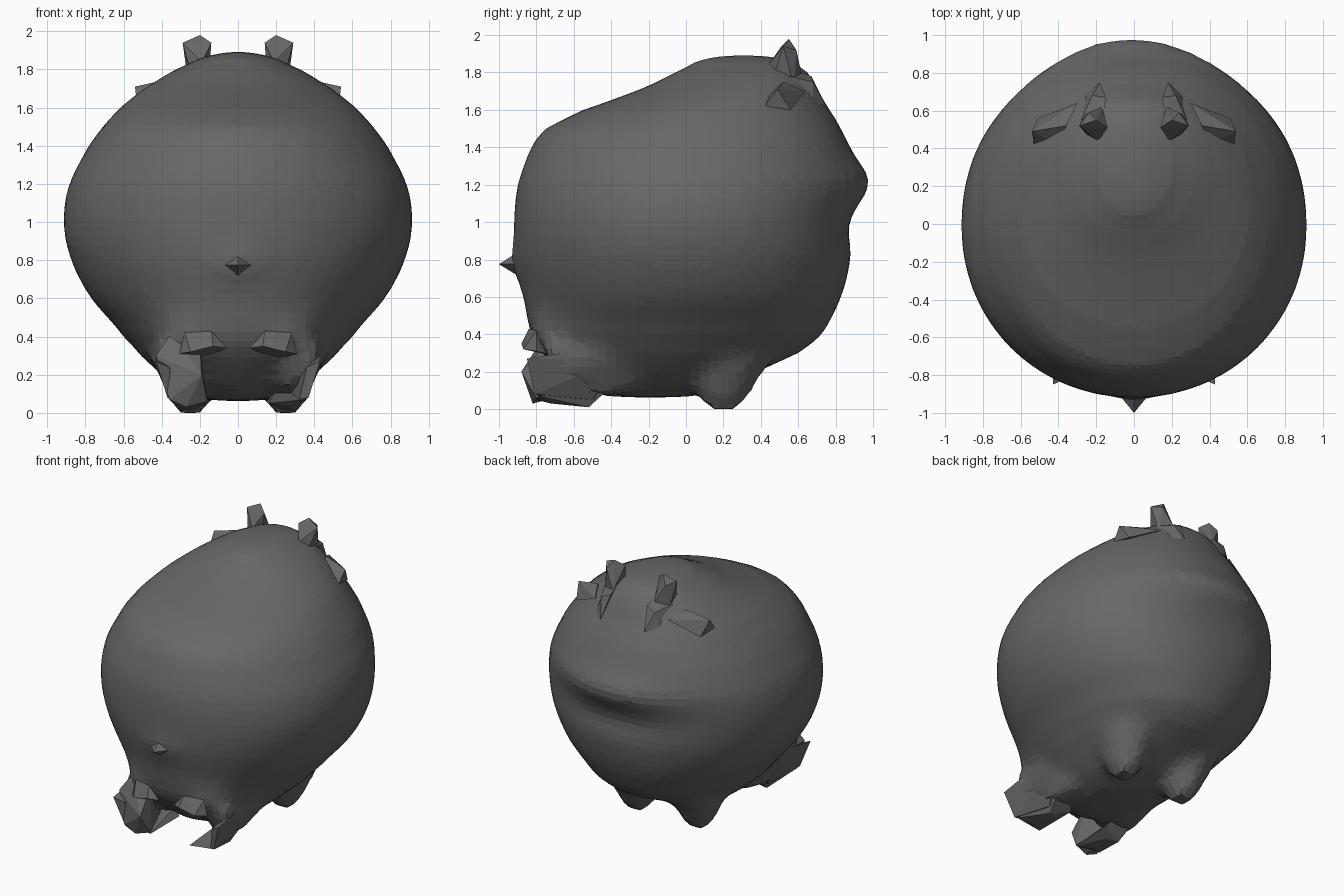
import bpy, bmesh, math, random
from mathutils import Vector

random.seed(4)
GREY = bpy.data.materials.new("dark_grey")
GREY.diffuse_color = (0.135, 0.135, 0.135, 1)


def finish(name, bm):
    bmesh.ops.recalc_face_normals(bm, faces=bm.faces)
    me = bpy.data.meshes.new(name)
    bm.to_mesh(me)
    bm.free()
    me.materials.append(GREY)
    ob = bpy.data.objects.new(name, me)
    bpy.context.collection.objects.link(ob)
    return ob


def hull(name, pts, side=1):
    """Faceted solid wrapped round a few points, optionally mirrored."""
    bm = bmesh.new()
    for x, y, z in pts:
        bm.verts.new((x * side, y, z))
    bmesh.ops.convex_hull(bm, input=bm.verts)
    loose = [v for v in bm.verts if not v.link_faces]
    bmesh.ops.delete(bm, geom=loose, context='VERTS')
    return finish(name, bm)


# Body profile: height, front y, back y, half width
PROFILE = [
    (0.07, -0.45, 0.05, 0.18), (0.12, -0.58, 0.22, 0.30), (0.20, -0.67, 0.38, 0.40),
    (0.30, -0.77, 0.60, 0.51), (0.40, -0.83, 0.73, 0.60), (0.60, -0.87, 0.83, 0.77),
    (0.80, -0.91, 0.88, 0.875), (1.00, -0.92, 0.89, 0.915), (1.20, -0.90, 0.90, 0.885),
    (1.40, -0.83, 0.87, 0.785), (1.50, -0.75, 0.83, 0.71), (1.60, -0.55, 0.77, 0.62),
    (1.66, -0.38, 0.73, 0.545), (1.72, -0.22, 0.70, 0.46), (1.80, -0.06, 0.65, 0.33),
    (1.86, 0.05, 0.58, 0.20),
]
# Local swellings and hollows: centre, spread, push
BUMPS = [
    ((0, -0.91, 0.78), (0.12, 0.3, 0.09), (0, -0.03, 0)),        # snout base
    ((-0.03, 0.90, 1.22), (0.50, 0.5, 0.12), (0, 0.085, 0)),     # ridge on the back
    ((0, 0.90, 0.97), (0.35, 0.3, 0.08), (0, -0.025, 0)),        # hollow under it
]
for s in (1, -1):
    BUMPS.append(((0.30 * s, 0.22, 0.12), (0.16, 0.18, 0.15), (0, 0, -0.04)))   # rear hips
    BUMPS.append(((0.33 * s, -0.68, 0.36), (0.16, 0.25, 0.12), (0, -0.08, 0)))  # front hips


def spline(a, b, c, d, t):
    return 0.5 * (2 * b + (c - a) * t + (2 * a - 5 * b + 4 * c - d) * t * t
                  + (3 * b - a - 3 * c + d) * t ** 3)


def shaped(p):
    out = p.copy()
    for c, s, push in BUMPS:
        e = sum(((p[i] - c[i]) / s[i]) ** 2 for i in range(3))
        out += Vector(push) * math.exp(-e)
    return out


def power(v, e):
    return math.copysign(abs(v) ** e, v)


# Body: loft of offset, slightly squared ellipses
def build_body(seg=56):
    rows = []
    n = len(PROFILE)
    for i in range(n - 1):
        q = [PROFILE[max(0, min(n - 1, i + k))] for k in (-1, 0, 1, 2)]
        sub = 5 if q[2][0] - q[1][0] > 0.15 else 2
        for j in range(sub):
            t = j / sub
            rows.append([q[1][0] + (q[2][0] - q[1][0]) * t]
                        + [spline(q[0][k], q[1][k], q[2][k], q[3][k], t) for k in (1, 2, 3)])
    rows.append(PROFILE[-1])
    bm = bmesh.new()
    rings = []
    for z, y0, y1, w in rows:
        ring = []
        for k in range(seg):
            a = 2 * math.pi * k / seg
            e = 0.93 if math.sin(a) > 0 else 0.98
            p = Vector((w * power(math.cos(a), e),
                        (y0 + y1) / 2 + (y1 - y0) / 2 * power(math.sin(a), e), z))
            ring.append(bm.verts.new(shaped(p)))
        rings.append(ring)
    # Small inner ring rounds off the crown
    crown = [bm.verts.new((v.co.x * 0.5, 0.30 + (v.co.y - 0.30) * 0.6, 1.885)) for v in rings[-1]]
    rings.append(crown)
    for lo, hi in zip(rings, rings[1:]):
        for k in range(seg):
            m = (k + 1) % seg
            bm.faces.new((lo[k], lo[m], hi[m], hi[k]))
    for ring, tip in ((rings[0], (0, -0.2, 0.06)), (crown, (0, 0.30, 1.895))):
        v = bm.verts.new(tip)
        for k in range(seg):
            bm.faces.new((ring[k], ring[(k + 1) % seg], v))
    return finish("body", bm)


body = build_body()
fused = [body]

# Pointed snout
hull("snout", [(-0.07, -0.915, 0.775), (0.07, -0.915, 0.775), (0, -0.93, 0.82),
               (0, -0.91, 0.72), (0, -1.0, 0.775), (0, -0.80, 0.77)])

for side, label in ((1, "right"), (-1, "left")):
    # Horns that widen at the top
    hull("horn_" + label, [
        (0.15, 0.50, 1.80), (0.24, 0.46, 1.76), (0.26, 0.58, 1.72), (0.17, 0.62, 1.78),
        (0.14, 0.51, 1.94), (0.20, 0.55, 1.98), (0.29, 0.52, 1.94), (0.24, 0.59, 1.92),
        (0.19, 0.44, 1.84)], side)
    hull("horn_root_" + label, [
        (0.18, 0.75, 1.62), (0.22, 0.68, 1.75), (0.15, 0.67, 1.78), (0.28, 0.55, 1.78),
        (0.16, 0.55, 1.83), (0.26, 0.68, 1.64)], side)
    # Small tufts beside the horns
    hull("tuft_" + label, [
        (0.40, 0.42, 1.66), (0.36, 0.55, 1.68), (0.54, 0.49, 1.71), (0.53, 0.42, 1.62),
        (0.51, 0.56, 1.60), (0.36, 0.52, 1.75), (0.30, 0.64, 1.70)], side)
    # Rear feet: stubs that flare into the body
    bm = bmesh.new()
    rings = []
    for z, r, y in ((0.36, 0.26, 0.24), (0.24, 0.22, 0.22), (0.16, 0.18, 0.21),
                    (0.08, 0.14, 0.20), (0.0, 0.08, 0.20)):
        rings.append([bm.verts.new((side * (0.25 + r * 0.85 * math.cos(k * math.pi / 6)),
                                    y + r * math.sin(k * math.pi / 6), z)) for k in range(12)])
    for lo, hi in zip(rings, rings[1:]):
        for k in range(12):
            bm.faces.new((lo[k], lo[(k + 1) % 12], hi[(k + 1) % 12], hi[k]))
    bm.faces.new(rings[0])
    bm.faces.new(rings[-1])
    fused.append(finish("rear_foot_" + label, bm))
    # Front feet: thick upper leg fused to the belly, outer flap and flat sole
    fused.append(hull("front_leg_" + label, [
        (0.42, -0.76, 0.34), (0.22, -0.76, 0.36), (0.40, -0.72, 0.18), (0.24, -0.66, 0.14),
        (0.34, -0.45, 0.07), (0.20, -0.42, 0.07), (0.47, -0.40, 0.30), (0.38, -0.10, 0.22),
        (0.25, -0.10, 0.12)], side))
    hull("front_foot_flap_" + label, [
        (0.43, -0.85, 0.27), (0.37, -0.81, 0.08), (0.32, -0.50, 0.05), (0.42, -0.38, 0.26),
        (0.36, -0.82, 0.24), (0.32, -0.78, 0.07), (0.26, -0.45, 0.09), (0.43, -0.60, 0.31)], side)
    hull("front_foot_sole_" + label, [
        (0.36, -0.79, 0.07), (0.16, -0.80, 0.05), (0.15, -0.48, 0.06), (0.30, -0.52, 0.01),
        (0.22, -0.55, 0.02), (0.27, -0.72, 0.03), (0.20, -0.42, 0.12), (0.33, -0.40, 0.12)], side)
    # Lip-like fold above each foot
    hull("front_fold_" + label, [
        (0.06, -0.84, 0.34), (0.13, -0.88, 0.35), (0.25, -0.87, 0.32), (0.31, -0.80, 0.31),
        (0.14, -0.84, 0.43), (0.28, -0.80, 0.42), (0.20, -0.68, 0.28)], side)

# Sloping top and toe of the left front foot
hull("left_foot_instep", [
    (-0.43, -0.78, 0.30), (-0.20, -0.74, 0.36), (-0.19, -0.88, 0.20), (-0.36, -0.82, 0.07),
    (-0.16, -0.80, 0.06), (-0.38, -0.55, 0.25), (-0.25, -0.55, 0.10), (-0.27, -0.82, 0.03),
    (-0.35, -0.74, 0.42)])

# Fuse the rounded parts into one faceted skin
bpy.ops.object.select_all(action='DESELECT')
for ob in fused:
    ob.select_set(True)
bpy.context.view_layer.objects.active = body
bpy.ops.object.join()
skin = body.modifiers.new("skin", 'REMESH')
skin.mode = 'VOXEL'
skin.voxel_size = 0.05
soft = body.modifiers.new("soften", 'SMOOTH')
soft.factor = 0.4
soft.iterations = 2
